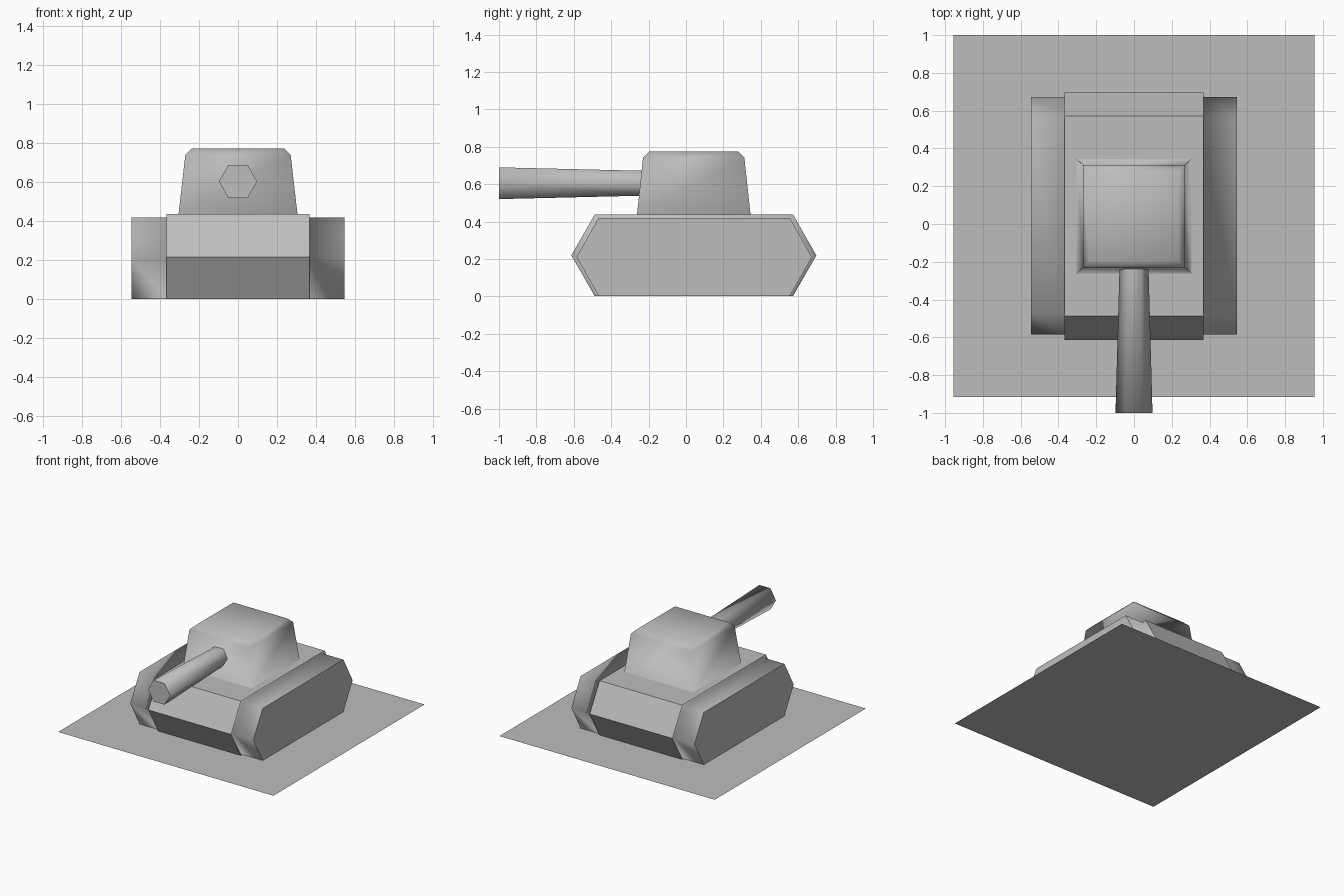
import bpy, bmesh, math

cube = bpy.data.objects.get("Cube")
if cube:
    bpy.data.objects.remove(cube, do_unlink=True)

grey = bpy.data.materials.new("mid_grey")
grey.use_nodes = True
COLOUR = (0.512, 0.512, 0.512, 1)
grey.diffuse_color = COLOUR
grey.node_tree.nodes["Principled BSDF"].inputs["Base Color"].default_value = COLOUR


def finish(name, bm):
    """Make an object; smooth faces take the blended normal of all their neighbours."""
    bmesh.ops.recalc_face_normals(bm, faces=bm.faces)
    mesh = bpy.data.meshes.new(name)
    bm.to_mesh(mesh)
    bm.free()
    mesh.materials.append(grey)
    blended = [n.vector.copy() for n in mesh.vertex_normals]
    normals = [None] * len(mesh.loops)
    for poly in mesh.polygons:
        for i in poly.loop_indices:
            normals[i] = blended[mesh.loops[i].vertex_index] if poly.use_smooth else poly.normal.copy()
    for poly in mesh.polygons:
        poly.use_smooth = True
    mesh.normals_split_custom_set(normals)
    ob = bpy.data.objects.new(name, mesh)
    bpy.context.collection.objects.link(ob)
    return ob


def add_ring(bm, points):
    return [bm.verts.new(p) for p in points]


def bridge(bm, a, b, smooth):
    """Band of quads between two rings of vertices."""
    faces = []
    for i in range(len(a)):
        j = (i + 1) % len(a)
        face = bm.faces.new((a[i], a[j], b[j], b[i]))
        face.smooth = smooth
        faces.append(face)
    return faces


def hexagon(x, tip_front, tip_back, flat_front, flat_back, height):
    """Six-sided side profile at one x, just clear of the ground plate."""
    low, mid = 0.002, height / 2
    return [(x, tip_front, mid), (x, flat_front, low), (x, flat_back, low),
            (x, tip_back, mid), (x, flat_back, height), (x, flat_front, height)]


def rectangle(hx, y0, y1, z):
    return [(-hx, y0, z), (hx, y0, z), (hx, y1, z), (-hx, y1, z)]


# Flat ground plate
bm = bmesh.new()
bm.faces.new(add_ring(bm, rectangle(0.955, -0.915, 1.0, 0)))
ground = finish("ground_plate", bm)

# Hull with a smooth track block stepped out on each side
bm = bmesh.new()
HULL = (-0.613, 0.697, -0.488, 0.572, 0.438)
TRACK = (-0.585, 0.673, -0.467, 0.555, 0.42)
sections = ((-0.546, TRACK), (-0.364, TRACK), (-0.367, HULL),
            (0.367, HULL), (0.364, TRACK), (0.546, TRACK))
rings = [add_ring(bm, hexagon(x, *shape)) for x, shape in sections]
bands = [bridge(bm, a, b, i != 2) for i, (a, b) in enumerate(zip(rings, rings[1:]))]
for end in (rings[0], rings[-1]):
    bm.faces.new(end)

# Tapered turret with a chamfered roof edge, grown from the hull deck
bm.faces.remove(bands[2][4])
left, right = rings[2], rings[3]
lower = [left[5], right[5], right[4], left[4]]
for i, shape in enumerate(((0.305, -0.262, 0.345, 0.438),
                           (0.27, -0.23, 0.312, 0.742),
                           (0.236, -0.197, 0.278, 0.775))):
    upper = add_ring(bm, rectangle(*shape))
    bridge(bm, lower, upper, i > 0)
    lower = upper
bm.faces.new(lower).smooth = True
finish("hull_tracks_and_turret", bm)

# Six-sided gun barrel, wider at the flat muzzle
bm = bmesh.new()
root, muzzle = [add_ring(bm, [(r * math.cos(k * math.pi / 3), y,
                               0.605 + r * math.sin(k * math.pi / 3)) for k in range(6)])
                for y, r in ((-0.2, 0.076), (-1.0, 0.098))]
bridge(bm, root, muzzle, True)
bm.faces.new(muzzle)
finish("gun_barrel", bm)
